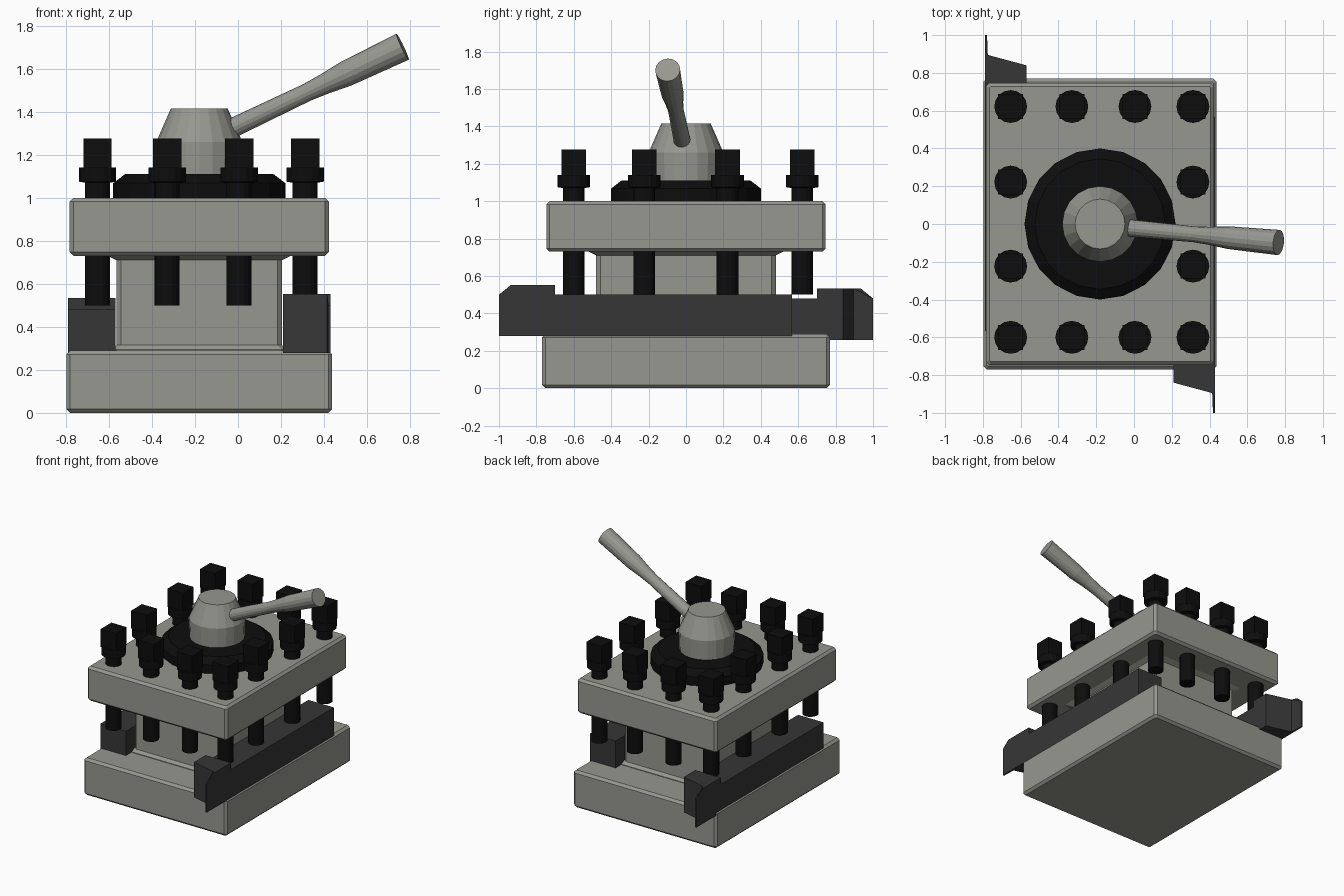
import bpy, bmesh, math
from mathutils import Vector, Matrix

if "Cube" in bpy.data.objects:
    bpy.data.objects.remove(bpy.data.objects["Cube"])


def material(name, rgb):
    m = bpy.data.materials.new(name)
    m.diffuse_color = (*rgb, 1)
    m.use_nodes = True
    m.node_tree.nodes["Principled BSDF"].inputs["Base Color"].default_value = m.diffuse_color
    return m


STEEL = material("grey steel", (0.31, 0.31, 0.28))
CARBIDE = material("dark tool steel", (0.037, 0.037, 0.037))
BLACK = material("black oxide", (0.004, 0.004, 0.004))
CX = -0.18  # axis of the whole tool post


def finish(name, bm, mat):
    bmesh.ops.recalc_face_normals(bm, faces=bm.faces)
    me = bpy.data.meshes.new(name)
    bm.to_mesh(me)
    bm.free()
    me.materials.append(mat)
    ob = bpy.data.objects.new(name, me)
    bpy.context.collection.objects.link(ob)
    return ob


def loft(bm, rings):
    """Skin a list of point rings and cap both ends."""
    vs = [[bm.verts.new(p) for p in r] for r in rings]
    n = len(vs[0])
    for a, b in zip(vs, vs[1:]):
        for i in range(n):
            j = (i + 1) % n
            bm.faces.new((a[i], a[j], b[j], b[i]))
    bm.faces.new(vs[0])
    bm.faces.new(vs[-1])


def circle(r, z, n):
    return [Vector((r * math.cos(2 * math.pi * i / n), r * math.sin(2 * math.pi * i / n), z))
            for i in range(n)]


def lathe(name, profile, n, mat, xform):
    bm = bmesh.new()
    loft(bm, [[xform @ p for p in circle(r, z, n)] for r, z in profile])
    return finish(name, bm, mat)


def chamfered_rect(hx, hy, c, z):
    pts = []
    for sx, sy in ((1, 1), (-1, 1), (-1, -1), (1, -1)):
        pair = [(sx * hx, sy * (hy - c)), (sx * (hx - c), sy * hy)]
        pts += pair if sx * sy > 0 else pair[::-1]
    return [(CX + x, y, z) for x, y in pts]


def block(name, hx, hy, z0, z1, c=0.018):
    """Rectangular block with all edges chamfered."""
    bm = bmesh.new()
    loft(bm, [chamfered_rect(hx - c, hy - c, c * 0.4, z0), chamfered_rect(hx, hy, c, z0 + c),
              chamfered_rect(hx, hy, c, z1 - c), chamfered_rect(hx - c, hy - c, c * 0.4, z1)])
    return finish(name, bm, STEEL)


# Body: base, waisted column, top clamp plate
block("base_block", 0.618, 0.77, 0, 0.29)
block("top_plate", 0.603, 0.747, 0.73, 1.0)
bm = bmesh.new()
loft(bm, [chamfered_rect(0.385 + f, 0.48 + f, 0.022, z)
          for f, z in ((0.02, 0.28), (0.02, 0.295), (0, 0.315), (0, 0.71), (0.05, 0.735))])
finish("centre_column", bm, STEEL)

# Clamp collar and lever hub
axis = Matrix.Translation((CX, 0, 0))
lathe("clamp_collar", [(0.4, 0.99), (0.4, 1.068), (0.345, 1.11)], 20, BLACK, axis)
lathe("lever_hub", [(0.195, 1.1), (0.2, 1.26), (0.132, 1.415)], 20, STEEL, axis)

# Lever handle with swollen grip
start, end = Vector((-0.06, -0.018, 1.308)), Vector((0.765, -0.098, 1.702))
d = end - start
aim = Matrix.Translation(start) @ d.to_track_quat('Z', 'Y').to_matrix().to_4x4()
lathe("lever_handle", [(r, t * d.length) for t, r in
                       ((0, 0.046), (0.46, 0.042), (0.56, 0.048), (0.68, 0.06), (1, 0.067))],
      16, STEEL, aim)


# Square-headed clamp bolts around the edge of the plate
def bolt(x, y):
    bm = bmesh.new()
    at = Vector((x, y, 0))
    loft(bm, [[p + at for p in circle(r, z, 16)]
              for r, z in ((0.058, 0.5), (0.058, 1.07), (0.087, 1.075), (0.087, 1.14))])
    h = 0.066
    loft(bm, [[at + Vector((sx * h, sy * h, z)) for sx, sy in ((1, 1), (-1, 1), (-1, -1), (1, -1))]
              for z in (1.135, 1.275)])
    finish("clamp_bolt", bm, BLACK)


XS, YS = (-0.653, -0.329, 0.005, 0.312), (-0.6, -0.223, 0.222, 0.622)
for i, x in enumerate(XS):
    for j, y in enumerate(YS):
        if i in (0, 3) or j in (0, 3):
            bolt(x, y)


# Cutting tools: straight shank with a raised, pointed head
def cutting_tool(name, xform):
    bm = bmesh.new()
    x0, x1 = 0.21, 0.43
    loft(bm, [[(x, y, z) for x, y in ((x0, -0.7), (x1, -0.7), (x1, 0.567), (x0, 0.567))]
              for z in (0.278, 0.5)])
    plan = [(x0, -0.7, 0.553), (x0, -0.84, 0.553), (0.414, -0.895, 0.553), (0.418, -1, 0.5),
            (x1, -1, 0.5), (x1, -0.935, 0.553), (x1, -0.7, 0.553)]
    top = [bm.verts.new(p) for p in plan]
    low = [bm.verts.new((x, y, 0.278)) for x, y, _ in plan]
    for i in range(7):
        j = (i + 1) % 7
        bm.faces.new((low[i], low[j], top[j], top[i]))
    for cap in (top, low):
        bm.faces.new([cap[k] for k in (0, 1, 2, 5, 6)])
        bm.faces.new([cap[k] for k in (2, 3, 4, 5)])
    bmesh.ops.transform(bm, matrix=xform, verts=bm.verts)
    finish(name, bm, CARBIDE)


cutting_tool("right_cutting_tool", Matrix.Identity(4))
cutting_tool("left_cutting_tool",
             Matrix.Translation((2 * CX, 0, -0.02)) @ Matrix.Rotation(math.pi, 4, 'Z'))
